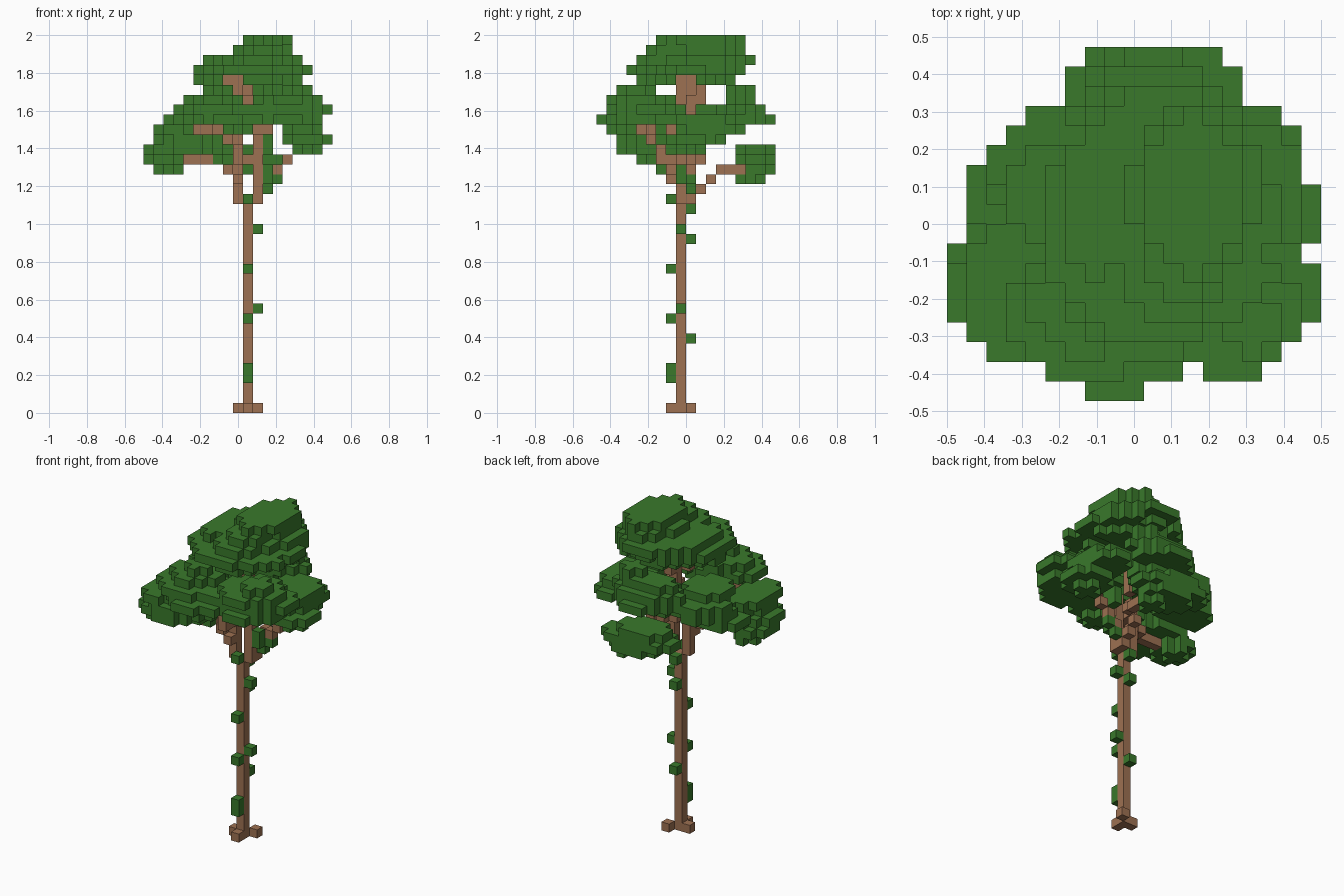
import bpy
import bmesh
import random
from mathutils import Vector

random.seed(11)
CELL = 2 / 38
AXES = [Vector(a) for a in ((1, 0, 0), (-1, 0, 0), (0, 1, 0), (0, -1, 0), (0, 0, 1), (0, 0, -1))]

if "Cube" in bpy.data.objects:
    bpy.data.objects.remove(bpy.data.objects["Cube"], do_unlink=True)


def make_material(name, color):
    mat = bpy.data.materials.new(name)
    mat.use_nodes = True
    mat.diffuse_color = color
    bsdf = next(n for n in mat.node_tree.nodes if n.type == "BSDF_PRINCIPLED")
    bsdf.inputs["Base Color"].default_value = color
    return mat


bark = make_material("bark brown", (0.34, 0.165, 0.085, 1))
leaf = make_material("leaf green", (0.041, 0.19, 0.024, 1))

parts = []      # (name, cells, material)
taken = set()   # every occupied cell of the block grid


def add_part(name, cells, material):
    """Claim the free cells for a part."""
    cells = set(cells) - taken
    taken.update(cells)
    parts.append((name, cells, material))


def path(*points):
    """Cells along a polyline through grid points."""
    cells = set()
    for a, b in zip(points, points[1:]):
        a, b = Vector(a), Vector(b)
        steps = int(max(abs(c) for c in b - a))
        for s in range(steps + 1):
            cells.add(tuple(round(c) for c in a.lerp(b, s / max(steps, 1))))
    return cells


def clump(bottom, *layers):
    """Stacked ragged slabs of plus-shaped leaf tufts, each filling an x and y cell range."""
    cells = set()
    for k, (x0, x1, y0, y1) in enumerate(layers, bottom):
        density = 0.3 if k == bottom else 0.5
        cx, cy = (x0 + x1) / 2, (y0 + y1) / 2
        rx, ry = (x1 - x0 - 1) / 2, (y1 - y0 - 1) / 2
        for i in range(x0 + 1, x1):
            for j in range(y0 + 1, y1):
                u, v = abs(i - cx), abs(j - cy)
                inside = (u / rx) ** 2.2 + (v / ry) ** 2.2 < 1.05
                if inside and (min(u, v) < 1.2 or random.random() < density):
                    cells.update([(i, j, k), (i + 1, j, k), (i - 1, j, k),
                                  (i, j + 1, k), (i, j - 1, k)])
    return cells


# Trunk with three roots
add_part("trunk", path((10, 8, 0), (10, 8, 20)), bark)
add_part("roots", [(9, 8, 0), (10, 7, 0), (11, 9, 0)], bark)

# Branches
add_part("left_stem", path((9, 8, 21), (9, 8, 27)), bark)
add_part("right_stem", path((11, 8, 21), (11, 8, 27), (11, 7, 28), (12, 7, 28)), bark)
add_part("upper_stem", path((10, 9, 28), (10, 9, 31), (9, 9, 32), (9, 9, 33)), bark)
add_part("upper_fork", path((10, 10, 31), (10, 10, 32)) | path((9, 8, 31), (9, 8, 33), (8, 8, 33)), bark)
add_part("left_branch", path((9, 7, 23), (8, 7, 24), (7, 7, 25), (6, 6, 25), (4, 6, 25)), bark)
add_part("front_branch", path((9, 7, 25), (9, 6, 25), (9, 6, 26), (8, 5, 27), (7, 5, 28), (5, 4, 28)), bark)
add_part("back_branch", path((11, 9, 21), (11, 11, 23), (12, 12, 24), (12, 14, 24)), bark)
add_part("right_branch", path((12, 9, 23), (13, 9, 24), (14, 9, 25)), bark)
add_part("cross_branch", path((10, 8, 25), (11, 10, 25)), bark)

# Foliage clumps
crown = clump(33, (5, 15, 4, 13), (5, 16, 3, 14), (6, 15, 4, 15), (9, 14, 5, 14), (10, 14, 6, 14))
add_part("crown_foliage", crown - {(i, j, 33) for i in (8, 9) for j in range(8)}
         - {(i, j, 33) for i in range(10, 16) for j in (8, 9)}, leaf)
add_part("front_right_foliage", clump(29, (11, 17, 1, 7), (10, 18, 2, 8),
                                      (11, 17, 1, 7), (14, 16, 2, 5)), leaf)
add_part("front_foliage", clump(28, (8, 10, 1, 3), (5, 12, 0, 6), (3, 12, 1, 7),
                                (4, 9, 2, 7), (6, 8, 3, 5)), leaf)
add_part("left_foliage", clump(24, (1, 3, 6, 8), (0, 3, 4, 8), (0, 7, 2, 8),
                               (1, 7, 2, 8), (1, 4, 2, 8)), leaf)
add_part("left_back_foliage", clump(27, (1, 6, 8, 12), (2, 7, 8, 14), (2, 8, 9, 14),
                                    (3, 7, 8, 12)), leaf)
add_part("back_foliage", clump(28, (7, 12, 11, 14), (7, 13, 12, 17), (6, 14, 12, 16),
                               (7, 13, 13, 15), (11, 13, 13, 15)), leaf)
add_part("low_back_foliage", clump(23, (11, 13, 14, 16), (8, 13, 14, 17),
                                   (6, 14, 14, 17), (7, 12, 14, 17)), leaf)
add_part("right_foliage", clump(26, (15, 17, 8, 10), (14, 18, 7, 11),
                                (14, 17, 8, 14), (13, 17, 7, 13)), leaf)

# Small leaves on the trunk and stems
add_part("front_trunk_leaves", [(10, 7, k) for k in (3, 4, 9, 14, 21)], leaf)
add_part("right_trunk_leaves", [(11, 8, k) for k in (10, 18)], leaf)
add_part("back_trunk_leaves", [(10, 9, k) for k in (7, 17, 20)], leaf)
add_part("stem_leaves", [(12, 9, 22), (12, 8, 23), (13, 9, 23), (12, 8, 24), (7, 6, 25)]
         + [(12, j, k) for j in (8, 9) for k in (26, 27)] + [(8, 8, 26), (8, 9, 28)], leaf)


def build(name, cells, material):
    """Mesh the exposed sides of the cells."""
    bm = bmesh.new()
    for cell in sorted(cells):
        base = Vector(cell)
        center = Vector((base.x - 9, base.y - 8.5, base.z + 0.5))
        for n in AXES:
            if tuple(int(c) for c in base + n) in taken:
                continue
            u = Vector((n.y, n.z, n.x))
            w = n.cross(u)
            corners = ((-1, -1), (1, -1), (1, 1), (-1, 1))
            bm.faces.new([bm.verts.new((center + (n + u * a + w * b) / 2) * CELL)
                          for a, b in corners])
    bmesh.ops.remove_doubles(bm, verts=bm.verts[:], dist=CELL / 100)
    mesh = bpy.data.meshes.new(name)
    bm.to_mesh(mesh)
    bm.free()
    mesh.materials.append(material)
    bpy.context.collection.objects.link(bpy.data.objects.new(name, mesh))


for part in parts:
    build(*part)
